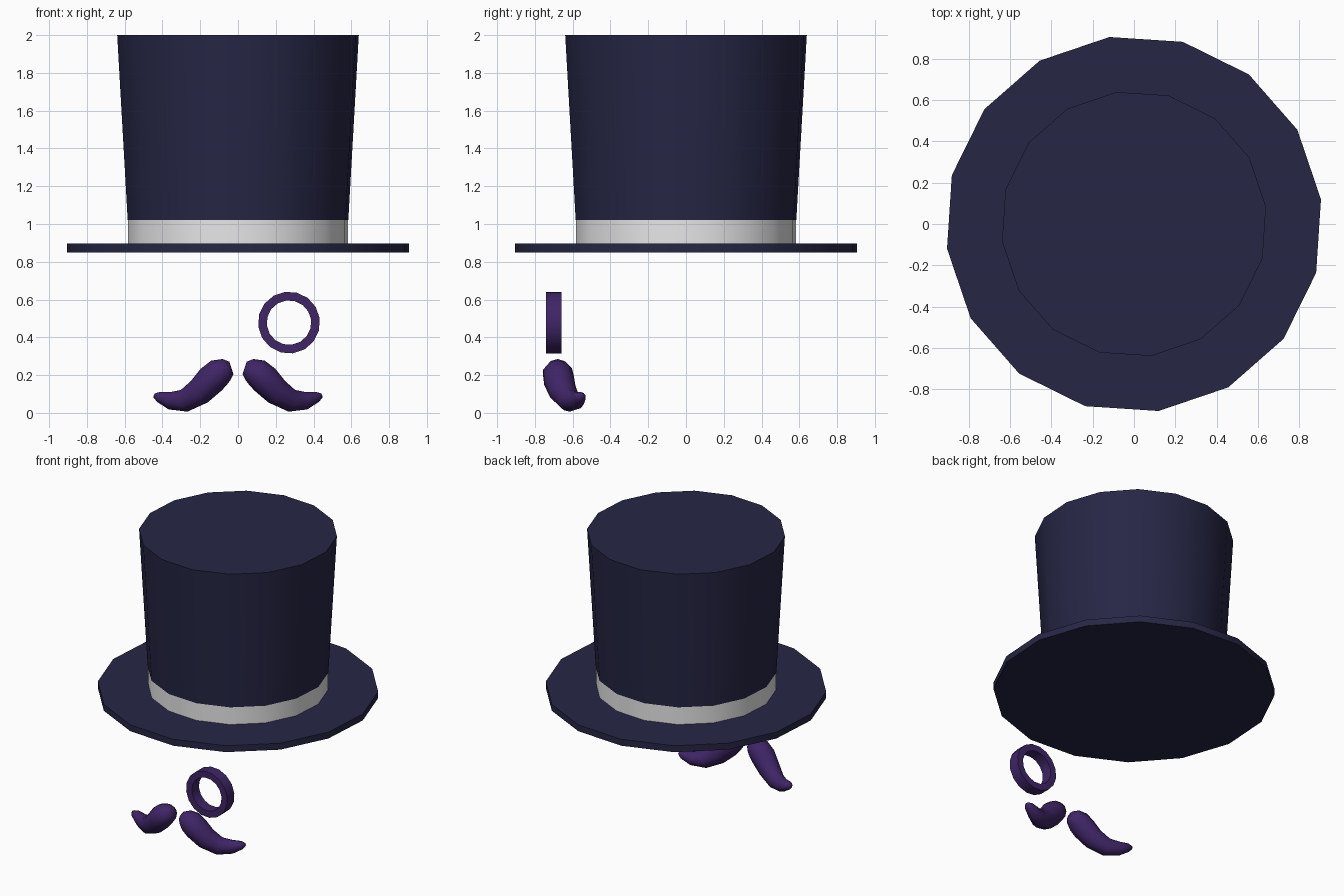
import bpy, bmesh, math
from mathutils import Vector

if "Cube" in bpy.data.objects:
    bpy.data.objects.remove(bpy.data.objects["Cube"])


def material(name, rgb):
    m = bpy.data.materials.new(name)
    m.diffuse_color = (*rgb, 1)
    m.use_nodes = True
    m.node_tree.nodes["Principled BSDF"].inputs["Base Color"].default_value = m.diffuse_color
    return m


navy = material("dark navy", (0.0194, 0.0194, 0.060))
white = material("off white", (0.80, 0.80, 0.80))
purple = material("deep purple", (0.050, 0.0185, 0.135))
SIDES = 16
TURN = math.radians(7.5)


def finish(name, bm, mat, angle):
    bmesh.ops.recalc_face_normals(bm, faces=bm.faces)
    me = bpy.data.meshes.new(name)
    bm.to_mesh(me)
    bm.free()
    me.materials.append(mat)
    ob = bpy.data.objects.new(name, me)
    bpy.context.collection.objects.link(ob)
    bpy.ops.object.select_all(action='DESELECT')
    bpy.context.view_layer.objects.active = ob
    ob.select_set(True)
    bpy.ops.object.shade_smooth_by_angle(angle=math.radians(angle))
    return ob


def skin(bm, rings, closed=False):
    """Bridge successive rings of vertices with quads."""
    pairs = list(zip(rings, rings[1:]))
    if closed:
        pairs.append((rings[-1], rings[0]))
    for a, b in pairs:
        n = len(a)
        for i in range(n):
            j = (i + 1) % n
            bm.faces.new((a[i], a[j], b[j], b[i]))


def turned(name, profile, mat, top=True, bottom=True):
    """Sixteen-sided part turned about z from (radius, z) points."""
    bm = bmesh.new()
    rings = [[bm.verts.new((r * math.cos(TURN + math.tau * i / SIDES),
                            r * math.sin(TURN + math.tau * i / SIDES), z))
              for i in range(SIDES)] for r, z in profile]
    skin(bm, rings)
    if bottom:
        bm.faces.new(rings[0])
    if top:
        bm.faces.new(rings[-1])
    return finish(name, bm, mat, 35)


# Hat
turned("hat_brim", [(0.914, 0.85), (0.914, 0.896)], navy)
turned("hat_band", [(0.587, 0.896), (0.587, 1.02)], white, False, False)
turned("hat_crown", [(0.589, 1.02), (0.645, 2.0)], navy)

# Eyeglass ring: rectangular section swept around the y axis
bm = bmesh.new()
section = [(0.164, -0.74), (0.164, -0.66), (0.118, -0.66), (0.118, -0.74)]
rings = [[bm.verts.new((0.27 + r * math.cos(TURN + math.tau * i / SIDES), y,
                        0.478 + r * math.sin(TURN + math.tau * i / SIDES)))
          for i in range(SIDES)] for r, y in section]
skin(bm, rings, closed=True)
finish("eyeglass_ring", bm, purple, 35)

# Moustache: (centre x, y, z, half height, half depth) along one curl
CURL = [(0.035, -0.68, 0.238, 0.034, 0.036),
        (0.060, -0.68, 0.230, 0.059, 0.062),
        (0.100, -0.68, 0.213, 0.076, 0.080),
        (0.142, -0.673, 0.176, 0.080, 0.083),
        (0.205, -0.652, 0.112, 0.072, 0.074),
        (0.285, -0.615, 0.064, 0.060, 0.058),
        (0.360, -0.580, 0.065, 0.047, 0.045),
        (0.420, -0.560, 0.085, 0.028, 0.032),
        (0.443, -0.555, 0.092, 0.012, 0.014)]


def moustache_half(name, side):
    bm = bmesh.new()
    rings = []
    for k, (x, y, z, h, d) in enumerate(CURL):
        a = Vector(CURL[max(k - 1, 0)][:3])
        b = Vector(CURL[min(k + 1, len(CURL) - 1)][:3])
        t = (b - a).normalized()
        up = Vector((-t.z, 0, t.x)).normalized()
        depth = t.cross(up)
        ring = []
        for i in range(10):
            w = math.tau * i / 10
            p = Vector((x, y, z)) + up * h * math.cos(w) + depth * d * math.sin(w)
            ring.append(bm.verts.new((side * p.x, p.y, p.z)))
        rings.append(ring)
    skin(bm, rings)
    bm.faces.new(rings[0])
    bm.faces.new(rings[-1])
    return finish(name, bm, purple, 80)


moustache_half("moustache_right", 1)
moustache_half("moustache_left", -1)
